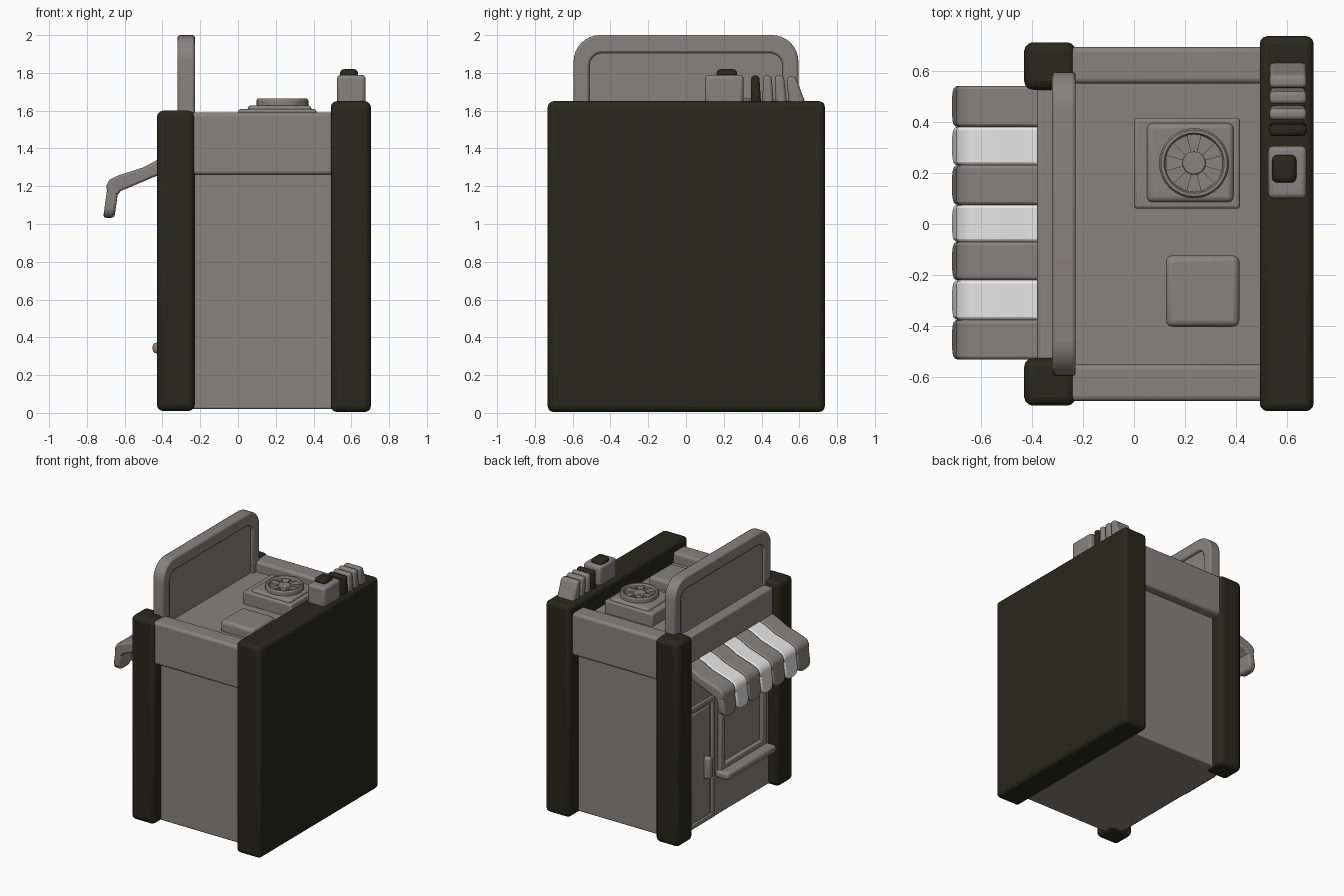
import bpy, bmesh, math

if "Cube" in bpy.data.objects:
    bpy.data.objects.remove(bpy.data.objects["Cube"])


def material(name, rgb):
    m = bpy.data.materials.new(name)
    m.diffuse_color = (*rgb, 1)
    m.use_nodes = True
    m.node_tree.nodes["Principled BSDF"].inputs["Base Color"].default_value = m.diffuse_color
    return m


GREY = material("warm grey", (0.245, 0.225, 0.212))
DARK = material("dark olive", (0.021, 0.021, 0.012))
WHITE = material("awning white", (1.0, 1.0, 1.0))


def prism(name, pts, a, b, mat, axis="y", bevel=0.0, segs=3):
    """Extrude a closed outline between a and b along an axis."""
    place = {"x": lambda p, t: (t, p[0], p[1]),
             "y": lambda p, t: (p[0], t, p[1]),
             "z": lambda p, t: (p[0], p[1], t)}[axis]
    bm = bmesh.new()
    lo = [bm.verts.new(place(p, a)) for p in pts]
    hi = [bm.verts.new(place(p, b)) for p in pts]
    bm.faces.new(lo)
    bm.faces.new(hi[::-1])
    n = len(pts)
    for i in range(n):
        j = (i + 1) % n
        bm.faces.new((lo[j], lo[i], hi[i], hi[j]))
    bmesh.ops.recalc_face_normals(bm, faces=bm.faces)
    me = bpy.data.meshes.new(name)
    bm.to_mesh(me)
    bm.free()
    me.materials.append(mat)
    ob = bpy.data.objects.new(name, me)
    bpy.context.collection.objects.link(ob)
    if bevel:
        mod = ob.modifiers.new("soft edges", "BEVEL")
        mod.width, mod.segments = bevel, segs
        mod.limit_method = "ANGLE"
        mod.angle_limit = math.radians(40)
    bpy.ops.object.select_all(action="DESELECT")
    bpy.context.view_layer.objects.active = ob
    ob.select_set(True)
    bpy.ops.object.shade_smooth_by_angle(angle=math.radians(40))
    return ob


def box(name, x, y, z, mat, bevel=0.0):
    pts = [(x[0], y[0]), (x[1], y[0]), (x[1], y[1]), (x[0], y[1])]
    return prism(name, pts, z[0], z[1], mat, "z", bevel)


def arch(half, top, radius, bottom, steps=8):
    """Outline with two rounded upper corners, in y and z."""
    pts = [(-half, bottom), (half, bottom)]
    for cy, start in ((half - radius, 0), (radius - half, 90)):
        for i in range(steps + 1):
            t = math.radians(start + 90 * i / steps)
            pts.append((cy + radius * math.cos(t), top - radius + radius * math.sin(t)))
    return pts


# Main building: back slab, walls set in under the parapets, front pillars
box("back_slab", (0.492, 0.703), (-0.732, 0.735), (0.005, 1.65), DARK, 0.03)
box("building_body", (-0.345, 0.52), (-0.62, 0.62), (0.02, 1.51), GREY, 0.01)
for s, side in ((1, "left"), (-1, "right")):
    ys = lambda a, b: tuple(sorted((s * a, s * b)))
    box(f"{side}_front_pillar", (-0.43, -0.228), ys(0.525, 0.711), (0.01, 1.60), DARK, 0.035)
    box(f"{side}_parapet", (-0.30, 0.51), ys(0.55, 0.693), (1.26, 1.59), GREY, 0.02)
box("front_fascia", (-0.38, -0.25), (-0.54, 0.54), (1.34, 1.56), GREY, 0.015)

# Roof sign: thin panel with a raised arched rim on both faces
prism("sign_panel", arch(0.55, 1.96, 0.10, 1.48), -0.302, -0.25, GREY, "x")
outer = arch(0.595, 2.0, 0.14, 1.48)
inner = arch(0.512, 1.905, 0.07, 1.48)
rim = outer[1:] + [outer[0]] + [inner[0]] + inner[:1:-1] + [inner[1]]
prism("sign_rim", rim, -0.32, -0.228, GREY, "x", 0.012, 2)

# Striped awning: sloping stripes, each ending in a hanging round-cornered tab
slope = [(-0.34, 1.37), (-0.43, 1.338), (-0.50, 1.30), (-0.64, 1.255), (-0.68, 1.235), (-0.695, 1.205),
         (-0.695, 1.17), (-0.64, 1.15), (-0.62, 1.175), (-0.43, 1.255), (-0.34, 1.28)]
bounds = [-0.53, -0.375, -0.22, -0.07, 0.075, 0.23, 0.38, 0.54]
for i in range(7):
    mat = WHITE if i % 2 else GREY
    y0, y1 = bounds[i], bounds[i + 1]
    prism(f"awning_stripe_{i + 1}", slope, y0, y1, mat, "y", 0.012, 2)
    mid = (y0 + y1) / 2
    tab_outline = [(mid + y, -z) for y, z in arch((y1 - y0) / 2, -1.033, 0.055, -1.21, 5)]
    tab = prism(f"awning_tab_{i + 1}", tab_outline, -0.692, -0.632, mat, "x", 0.016, 3)
    for v in tab.data.vertices:
        v.co.x -= (1.19 - v.co.z) * 0.14


def frame(name, y0, y1, z0, z1, w, x):
    """Four bars around an opening on the shop front."""
    box(name + "_bar_a", x, (y0, y0 + w), (z0, z1), GREY, 0.008)
    box(name + "_bar_b", x, (y1 - w, y1), (z0, z1), GREY, 0.008)
    box(name + "_top", x, (y0 + w / 2, y1 - w / 2), (z1 - w, z1), GREY, 0.008)
    box(name + "_foot", x, (y0 + w / 2, y1 - w / 2), (z0, z0 + w), GREY, 0.008)


# Door, window and counter on the shop front
frame("door_frame", 0.15, 0.50, 0.03, 0.98, 0.04, (-0.36, -0.33))
box("door_leaf", (-0.355, -0.33), (0.21, 0.44), (0.07, 0.92), GREY, 0.008)
box("door_handle", (-0.40, -0.34), (0.235, 0.285), (0.37, 0.54), GREY, 0.018)
frame("window_frame", -0.46, 0.10, 0.36, 1.0, 0.05, (-0.375, -0.33))
box("counter_ledge", (-0.452, -0.33), (-0.475, 0.125), (0.315, 0.372), GREY, 0.02)

# Rooftop vent with a fan
box("vent_base", (0.00, 0.415), (0.06, 0.415), (1.50, 1.608), GREY, 0.012)
box("vent_step", (0.05, 0.39), (0.085, 0.395), (1.58, 1.628), GREY, 0.022)
CX, CY, N = 0.235, 0.238, 32


def disc(r, n=N):
    return [(CX + r * math.cos(2 * math.pi * i / n), CY + r * math.sin(2 * math.pi * i / n))
            for i in range(n)]


# The fan rim is a swept ring
bm = bmesh.new()
section = [(0.112, 1.62), (0.112, 1.655), (0.118, 1.665), (0.130, 1.665), (0.137, 1.655), (0.137, 1.62)]
rings = [[bm.verts.new((CX + r * math.cos(2 * math.pi * i / N), CY + r * math.sin(2 * math.pi * i / N), z))
          for r, z in section] for i in range(N)]
for i in range(N):
    for k in range(6):
        a, b = rings[i], rings[(i + 1) % N]
        bm.faces.new((a[k], b[k], b[(k + 1) % 6], a[(k + 1) % 6]))
bmesh.ops.recalc_face_normals(bm, faces=bm.faces)
mesh = bpy.data.meshes.new("fan_rim")
bm.to_mesh(mesh)
bm.free()
mesh.materials.append(GREY)
bpy.context.collection.objects.link(bpy.data.objects.new("fan_rim", mesh))
prism("fan_hub", disc(0.045), 1.61, 1.655, GREY, "z", 0.006, 2)
for i in range(6):
    t = math.radians(60 * i)
    blade = [(CX + r * math.cos(t + d), CY + r * math.sin(t + d))
             for r, d in ((0.03, -0.3), (0.115, -0.28), (0.115, 0.28), (0.03, 0.3))]
    prism(f"fan_blade_{i + 1}", blade, 1.61, 1.648, GREY, "z")

# Second, lower roof box
box("roof_hatch", (0.125, 0.412), (-0.402, -0.123), (1.49, 1.59), GREY, 0.025)

# Small items standing on the back slab
box("chimney", (0.525, 0.675), (0.10, 0.305), (1.63, 1.79), GREY, 0.02)
box("chimney_cap", (0.54, 0.635), (0.162, 0.27), (1.775, 1.82), DARK, 0.02)
fins = [("dark_fin", DARK, 0.345, 0.398, 0.345, 0.388, 1.785),
        ("first_fin", GREY, 0.405, 0.465, 0.408, 0.452, 1.785),
        ("second_fin", GREY, 0.475, 0.535, 0.47, 0.518, 1.785),
        ("leaning_fin", GREY, 0.545, 0.637, 0.532, 0.58, 1.78)]
for name, mat, b0, b1, t0, t1, top in fins:
    prism(name, [(b0, 1.63), (b1, 1.63), (t1, top), (t0, top)], 0.53, 0.675, mat, "x", 0.016)
